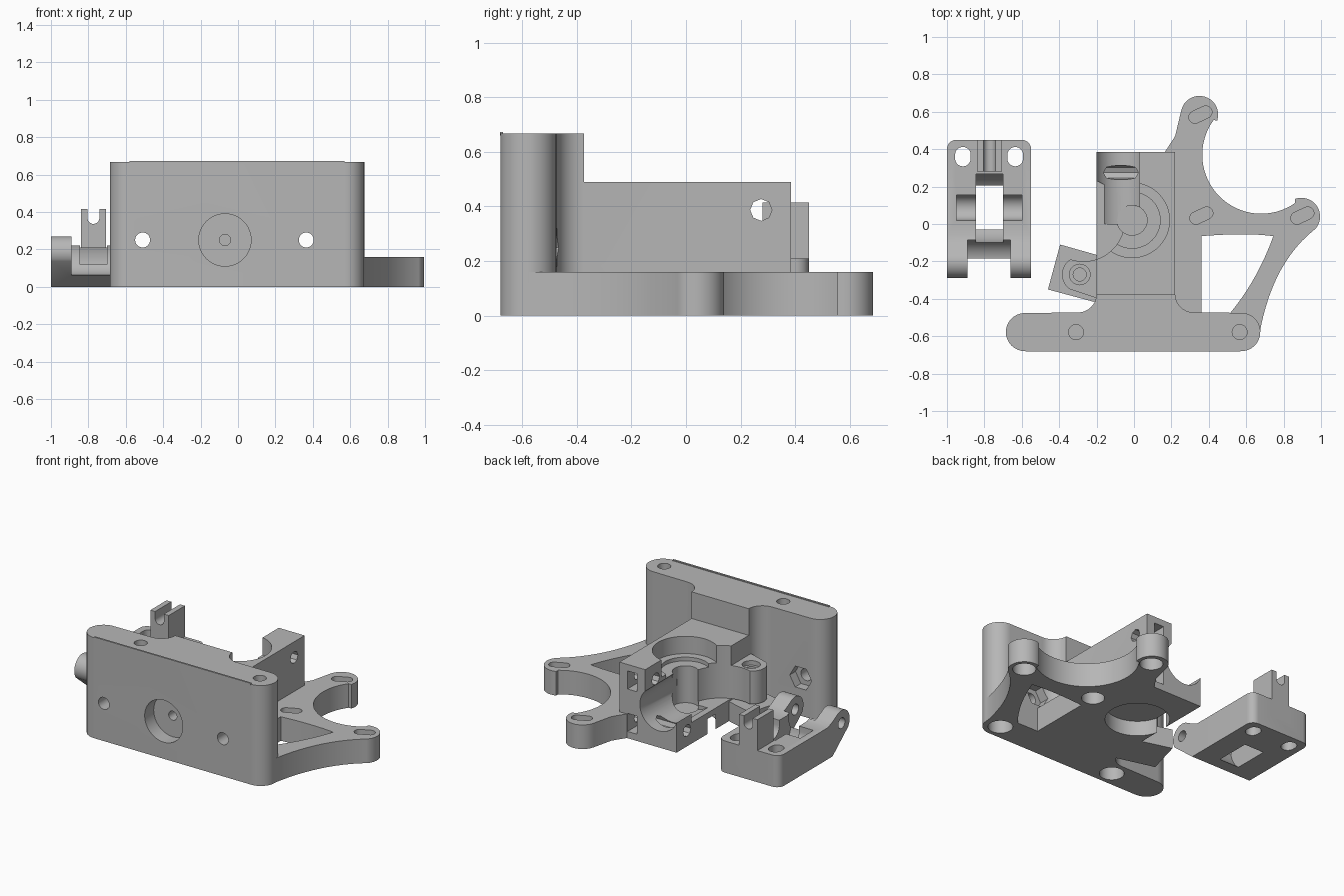
import bpy, bmesh, math
from mathutils import Vector

if "Cube" in bpy.data.objects:
    bpy.data.objects.remove(bpy.data.objects["Cube"])

grey = bpy.data.materials.new("plain grey plastic")
grey.use_nodes = True
grey.diffuse_color = (0.47, 0.47, 0.47, 1)
grey.node_tree.nodes["Principled BSDF"].inputs["Base Color"].default_value = (0.47, 0.47, 0.47, 1)


def arc(cx, cy, r, a0=0, a1=360, n=16):
    steps = [math.radians(a0 + (a1 - a0) * i / n) for i in range(n + 1)]
    return [(cx + r * math.cos(a), cy + r * math.sin(a)) for a in steps]


def circle(cx, cy, r, n=32):
    return arc(cx, cy, r, 0, 360, n)[:-1]


def rect(u0, v0, u1, v1):
    return [(u0, v0), (u1, v0), (u1, v1), (u0, v1)]


def bend(p0, p1, p2, n=12):
    a, b, c = Vector(p0), Vector(p1), Vector(p2)
    ts = [i / n for i in range(n + 1)]
    return [tuple(a * (1 - t) ** 2 + b * 2 * t * (1 - t) + c * t * t) for t in ts]


def slot(cx, cy, half, r, angle):
    dx, dy = half * math.cos(math.radians(angle)), half * math.sin(math.radians(angle))
    return (arc(cx + dx, cy + dy, r, angle - 90, angle + 90, 10)
            + arc(cx - dx, cy - dy, r, angle + 90, angle + 270, 10))


def prism(name, outline, lo, hi, axis="z"):
    """Extrude an outline along an axis; outline is (x,y), (x,z) or (y,z)."""
    place = {"z": lambda u, v, w: (u, v, w),
             "y": lambda u, v, w: (u, w, v),
             "x": lambda u, v, w: (w, u, v)}[axis]
    bm = bmesh.new()
    face = bm.faces.new([bm.verts.new(place(u, v, lo)) for u, v in outline])
    top = bmesh.ops.extrude_face_region(bm, geom=[face])["geom"]
    shift = Vector(place(0, 0, hi - lo))
    bmesh.ops.translate(bm, vec=shift, verts=[g for g in top if isinstance(g, bmesh.types.BMVert)])
    bmesh.ops.recalc_face_normals(bm, faces=bm.faces)
    mesh = bpy.data.meshes.new(name)
    bm.to_mesh(mesh)
    bm.free()
    mesh.materials.append(grey)
    ob = bpy.data.objects.new(name, mesh)
    bpy.context.scene.collection.objects.link(ob)
    return ob


def combine(target, other, operation):
    mod = target.modifiers.new("bool", "BOOLEAN")
    mod.operation, mod.object, mod.solver = operation, other, "EXACT"
    graph = bpy.context.evaluated_depsgraph_get()
    mesh = bpy.data.meshes.new_from_object(target.evaluated_get(graph))
    target.modifiers.clear()
    target.data = mesh
    bpy.data.objects.remove(other)


def add(target, *args):
    combine(target, prism("piece", *args), "UNION")


def cut(target, *args):
    combine(target, prism("cutter", *args), "DIFFERENCE")


# Base plate with the two motor arms
left_end = arc(-0.583, -0.578, 0.102, 90, 270)
right_end = arc(0.573, -0.578, 0.102, -90, 0)
left_fillet = arc(-0.3, -0.373, 0.1, 0, -90, 10)
outline = (left_end + right_end
           + bend((0.678, -0.55), (0.75, -0.2), (0.965, -0.03))
           + arc(0.895, 0.04, 0.1, -42, 110)
           + arc(0.68, 0.37, 0.315, -55, -216, 32)
           + arc(0.35, 0.585, 0.1, -18, 168)
           + [(0.22, 0.47), (0.165, 0.385), (-0.2, 0.385)]
           + left_fillet)
body = prism("extruder_body", outline, 0, 0.16)
cut(body, bend((0.515, -0.475), (0.66, -0.3), (0.745, -0.065))
    + bend((0.745, -0.065), (0.6, -0.045), (0.36, -0.065)) + [(0.36, -0.475)], -0.1, 0.3)

# Mounting wall with fillets, and the bearing block behind it
wall = (left_end + right_end + arc(0.573, -0.578, 0.103, 0, 90)[1:]
        + arc(0.32, -0.373, 0.1, 270, 180, 10) + left_fillet)
add(body, wall, 0.0, 0.667)
add(body, rect(-0.2, -0.45, 0.22, 0.385), 0.0, 0.49)

# Hinge lug
lug = arc(-0.29, -0.27, 0.095, 90, 235) + [(-0.19, -0.4), (-0.19, -0.175)]
add(body, lug, 0.14, 0.36)
cut(body, circle(-0.29, -0.27, 0.035), 0.1, 0.4)
cut(body, circle(-0.29, -0.27, 0.055), 0.33, 0.4)

# Clearance for the lever, its bearing and the feed path
cut(body, rect(-0.3, -0.02, 0.03, 0.5), 0.2, 0.6)
cut(body, circle(-0.27, 0.02, 0.22, 48), 0.14, 0.6)
cut(body, circle(-0.07, 0.25, 0.14, 48), 0.0, 0.5, "y")

# Main shaft bore with bearing seats at both ends
cut(body, circle(-0.01, 0.02, 0.2, 48), 0.375, 0.6)
cut(body, circle(-0.01, 0.02, 0.15, 48), 0.35, 0.6)
cut(body, circle(-0.01, 0.02, 0.08), 0.105, 0.6)
cut(body, circle(-0.01, 0.02, 0.195, 48), -0.1, 0.1)

# Front socket and feed hole
cut(body, circle(-0.07, 0.25, 0.14, 48), -0.8, -0.585, "y")
cut(body, circle(-0.07, 0.25, 0.03), -0.7, -0.21, "y")

# Cross bolts through the wall with hexagonal nut pockets
for x in (-0.51, 0.365):
    cut(body, circle(x, 0.25, 0.04), -0.8, -0.2, "y")
    cut(body, circle(x, 0.25, 0.08, 6), -0.535, -0.3, "y")

# Vertical wall bolts with counterbores below
for x in (-0.31, 0.565):
    cut(body, circle(x, -0.578, 0.04), 0.11, 0.8)
    cut(body, circle(x, -0.578, 0.075), -0.1, 0.1)

# Slotted motor holes with counterbores below
for x, y in ((0.355, 0.585), (0.36, 0.045), (0.9, 0.045)):
    cut(body, slot(x, y, 0.032, 0.033, 25), 0.09, 0.3)
    cut(body, circle(x, y, 0.07), -0.1, 0.08)

# Tension bolt holes and their nut slots
for z in (0.105, 0.387):
    cut(body, circle(0.275, z, 0.04, 8), -0.3, 0.3, "x")
    cut(body, rect(0.09, z - 0.06, 0.16, z + 0.06), 0.22, 0.5, "y")

# Thin lip along the top front edge
lip = prism("front_lip", rect(-0.58, -0.682, 0.57, -0.67), 0.66, 0.673)

# Loose support block under the lug
support = prism("lug_support", [(-0.46, -0.35), (-0.2, -0.42), (-0.2, -0.165), (-0.395, -0.11)], 0, 0.13)

# Tension lever: base block with rounded rear corners
lever = prism("tension_lever", [(-1, -0.11), (-0.55, -0.11)]
              + arc(-0.6, 0.4, 0.05, 0, 90, 8) + arc(-0.95, 0.4, 0.05, 90, 180, 8), 0, 0.21)

# Hinge barrel, hollowed in the middle to leave two ears
barrel = arc(-0.205, 0.185, 0.085, 60, 215) + [(-0.11, 0), (-0.06, 0), (-0.06, 0.21), (-0.11, 0.23)]
add(lever, barrel, -1, -0.55, "x")
cut(lever, circle(-0.205, 0.185, 0.125), -0.89, -0.66, "x")
cut(lever, circle(-0.205, 0.185, 0.035), -1.1, -0.4, "x")

# Notched post at the free end
add(lever, rect(-0.84, 0.28, -0.705, 0.45), 0.1, 0.415)
cut(lever, arc(-0.773, 0.368, 0.032, 180, 360) + [(-0.741, 0.5), (-0.805, 0.5)], 0.2, 0.6, "y")

# Bearing pocket, axle groove and bolt holes
cut(lever, circle(0.088, 0.15, 0.19, 48), -0.845, -0.7, "x")
cut(lever, circle(0.088, 0.175, 0.068), -0.95, -0.6, "x")
cut(lever, rect(0.02, 0.175, 0.156, 0.3), -0.95, -0.6, "x")
for x in (-0.915, -0.635):
    cut(lever, slot(x, 0.36, 0.01, 0.042, 90), -0.1, 0.3)

# Smooth curved walls, keep edges sharp
bpy.ops.object.select_all(action="DESELECT")
for ob in (body, lip, support, lever):
    ob.select_set(True)
bpy.context.view_layer.objects.active = body
bpy.ops.object.shade_smooth_by_angle(angle=math.radians(30))
